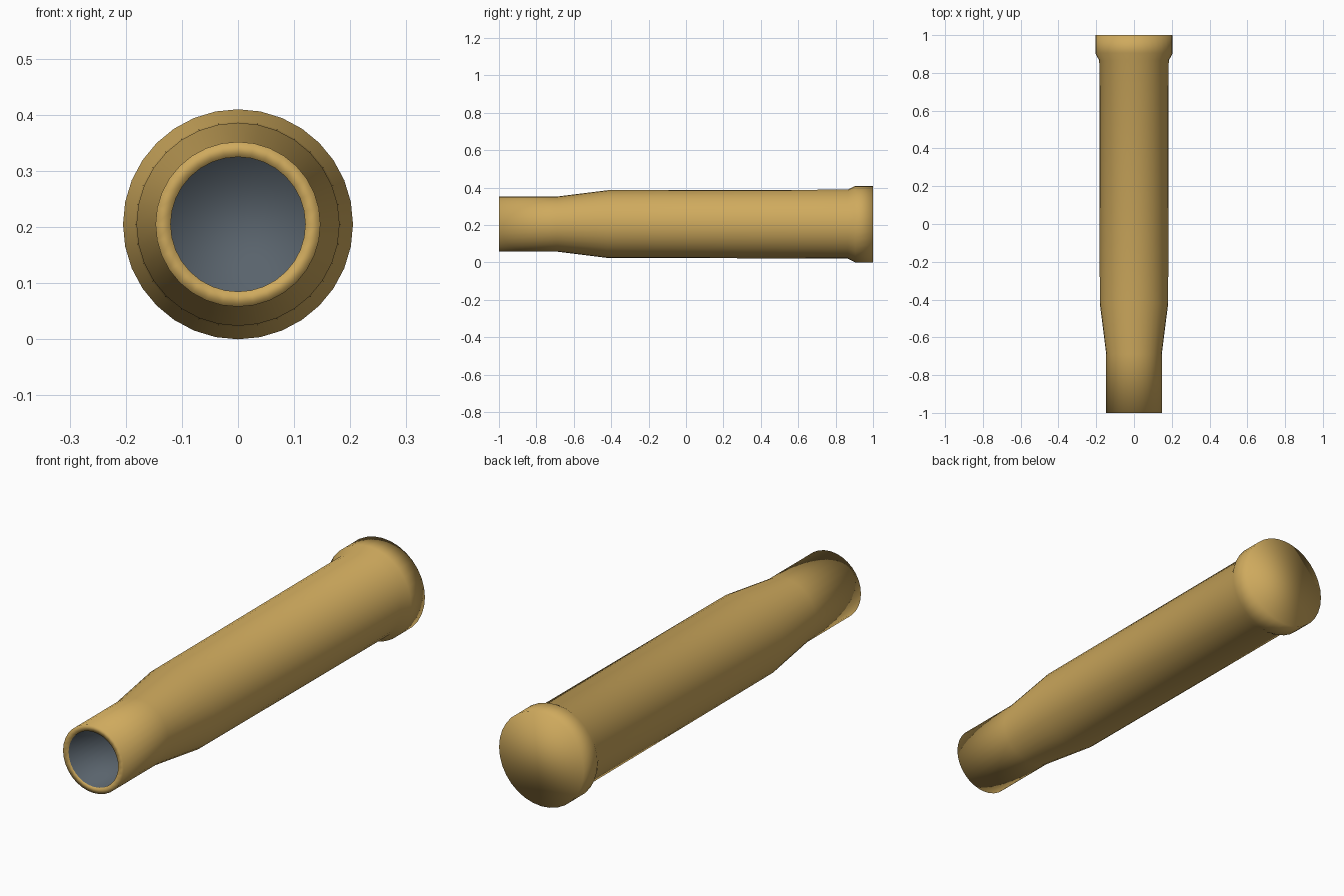
import bpy, bmesh, math

if "Cube" in bpy.data.objects:
    bpy.data.objects.remove(bpy.data.objects["Cube"])

SIDES = 32
CENTRE_Z = 0.205

def material(name, colour):
    m = bpy.data.materials.new(name)
    m.diffuse_color = colour
    m.use_nodes = True
    m.node_tree.nodes["Principled BSDF"].inputs["Base Color"].default_value = m.diffuse_color
    return m

brass = material("brass", (0.62, 0.40, 0.11, 1))
dark = material("dark_interior", (0.10, 0.125, 0.15, 1))

def lathe(name, profile, mats, mat_from):
    """Spin (y, radius) stations round the y axis; both ends are closed by caps."""
    bm = bmesh.new()
    rings = []
    for y, r in profile:
        rings.append([bm.verts.new((r * math.sin(2 * math.pi * i / SIDES), y,
                                    CENTRE_Z + r * math.cos(2 * math.pi * i / SIDES)))
                      for i in range(SIDES)])
    for k, (a, b) in enumerate(zip(rings, rings[1:])):
        for i in range(SIDES):
            j = (i + 1) % SIDES
            f = bm.faces.new((a[i], a[j], b[j], b[i]))
            f.material_index = int(k >= mat_from)
    bm.faces.new(rings[0])
    bm.faces.new(rings[-1]).material_index = 1
    bmesh.ops.recalc_face_normals(bm, faces=bm.faces[:])
    for f in bm.faces:
        f.smooth = True
    me = bpy.data.meshes.new(name)
    bm.to_mesh(me)
    bm.free()
    for m in mats:
        me.materials.append(m)
    ob = bpy.data.objects.new(name, me)
    bpy.context.collection.objects.link(ob)
    return ob

# Outside from base to mouth, over the lip, then the hollow inside
profile = [
    (1.0, 0.205), (0.905, 0.205), (0.865, 0.184),    # base flange
    (-0.42, 0.181), (-0.69, 0.147), (-1.0, 0.147),   # body, shoulder, neck
    (-1.0, 0.12),                                    # lip
    (-0.69, 0.12), (-0.42, 0.155), (0.9, 0.155),     # interior
]
lathe("hollow_case", profile, (brass, dark), 6)
